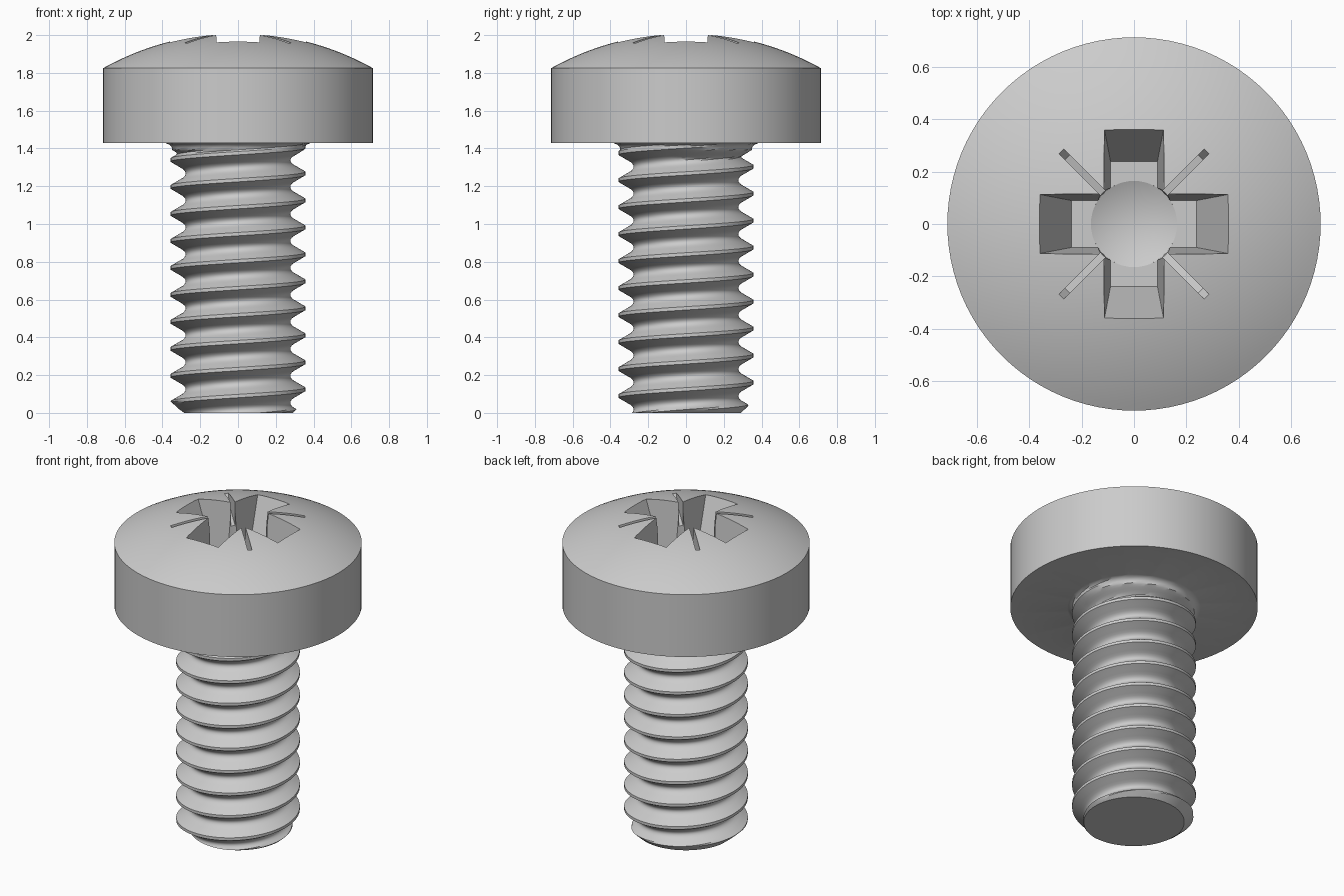
import bpy, bmesh, math
from math import cos, sin, pi, sqrt

if "Cube" in bpy.data.objects:
    bpy.data.objects.remove(bpy.data.objects["Cube"])

N, K, TURNS = 96, 16, 10          # sides, rows per pitch, thread turns
SHANK = 1.4286                    # underside of the head
H = TURNS * K * N                 # integer height units along the shank
DEPTH = [0, 0, .0155, .031, .046, .062, .072, .078, .080]  # half thread profile


def shank_radius(i, h):
    """Threaded radius with end chamfer, run-out and fillet under the head."""
    z = SHANK * h / H
    u = (h / (K * N) - i / N - 0.875) % 1.0
    d = min(u, 1 - u) * K
    k = min(int(d), 7)
    r = 0.357 - (DEPTH[k] + (DEPTH[k + 1] - DEPTH[k]) * (d - k))
    r = min(r, 0.29 + 1.1 * z)
    t = min(max((z - 1.34) / 0.06, 0), 1)
    r = max(r, 0.277 + 0.071 * t * t * (3 - 2 * t))
    if z > 1.39:
        f = min((z - 1.39) / (SHANK - 1.39), 1)
        r = max(r, 0.348 + 0.037 * (1 - sqrt(1 - f * f)))
    return r


def finish(name, bm):
    bmesh.ops.recalc_face_normals(bm, faces=bm.faces)
    me = bpy.data.meshes.new(name)
    bm.to_mesh(me)
    bm.free()
    ob = bpy.data.objects.new(name, me)
    bpy.context.collection.objects.link(ob)
    return ob


def hull(name, pts):
    bm = bmesh.new()
    for p in pts:
        bm.verts.new(p)
    bmesh.ops.convex_hull(bm, input=bm.verts)
    bmesh.ops.dissolve_limit(bm, angle_limit=0.001, verts=bm.verts, edges=bm.edges)
    return finish(name, bm)


# Threaded shank: rows follow the helix, clamped flat at both ends
bm = bmesh.new()
cache = {}


def vert(i, h):
    i, h = i % N, min(max(h, 0), H)
    if (i, h) not in cache:
        r, a = shank_radius(i, h), 2 * pi * i / N
        cache[i, h] = bm.verts.new((r * cos(a), r * sin(a), SHANK * h / H))
    return cache[i, h]


for i in range(N):
    for a in range(-K, TURNS * K):
        h0, h1 = a * N + K * i, a * N + K * (i + 1)
        quad = [vert(i, h0), vert(i + 1, h1), vert(i + 1, h1 + N), vert(i, h0 + N)]
        quad = list(dict.fromkeys(quad))
        if len(quad) > 2:
            bm.faces.new(quad)
bm.faces.new([vert(i, 0) for i in range(N)])

# Pan head: lathed on from the top ring of the shank, with a domed top
RH, RIM, APEX = 0.714, 1.825, 2.011
drop = APEX - RIM
R = (RH * RH + drop * drop) / (2 * drop)
profile = [(RH, SHANK), (RH, RIM)]
for k in range(23, 0, -1):
    r = RH * k / 24
    profile.append((r, APEX - R + sqrt(R * R - r * r)))
ring = [vert(i, H) for i in range(N)]
for r, z in profile:
    new = [bm.verts.new((r * cos(2 * pi * i / N), r * sin(2 * pi * i / N), z)) for i in range(N)]
    for i in range(N):
        j = (i + 1) % N
        bm.faces.new((ring[i], ring[j], new[j], new[i]))
    ring = new
tip = bm.verts.new((0, 0, APEX))
for i in range(N):
    bm.faces.new((ring[i], ring[(i + 1) % N], tip))
screw = finish("screw", bm)

# Recess cutters: two tapered cross arms
TOP, FLOOR = 2.1, 1.65
cutters = []
for name, swap in (("cross_arm_x", False), ("cross_arm_y", True)):
    pts = []
    for L, W, z in ((0.413, 0.123, TOP), (0.24, 0.09, FLOOR)):
        for sx in (-1, 1):
            for sy in (-1, 1):
                x, y = sx * L, sy * W
                pts.append((y, x, z) if swap else (x, y, z))
    cutters.append(hull(name, pts))

# Round centre with a conical bottom
pts = [(0, 0, 1.575)]
for r, z in ((0.165, FLOOR - 0.001), (0.172, TOP)):
    pts += [(r * cos(2 * pi * k / 48), r * sin(2 * pi * k / 48), z) for k in range(48)]
cutters.append(hull("centre_drill", pts))

# Thin diagonal ticks between the arms
for name, ang in (("tick_a", pi / 4), ("tick_b", -pi / 4)):
    c, s = cos(ang), sin(ang)
    pts = []
    for r, z in ((0.473, TOP), (0.36, 1.90), (0.15, 1.85)):
        for q in (-r, r):
            for w in (-0.0125, 0.0125):
                pts.append((q * c - w * s, q * s + w * c, z))
    cutters.append(hull(name, pts))

# Cut the recess, then smooth everything but the hard edges
bpy.context.view_layer.objects.active = screw
screw.select_set(True)
for cut in cutters:
    mod = screw.modifiers.new(cut.name, "BOOLEAN")
    mod.operation, mod.solver, mod.object = "DIFFERENCE", "EXACT", cut
    bpy.ops.object.modifier_apply(modifier=mod.name)
    bpy.data.objects.remove(cut)
bpy.ops.object.shade_smooth_by_angle(angle=math.radians(28))
